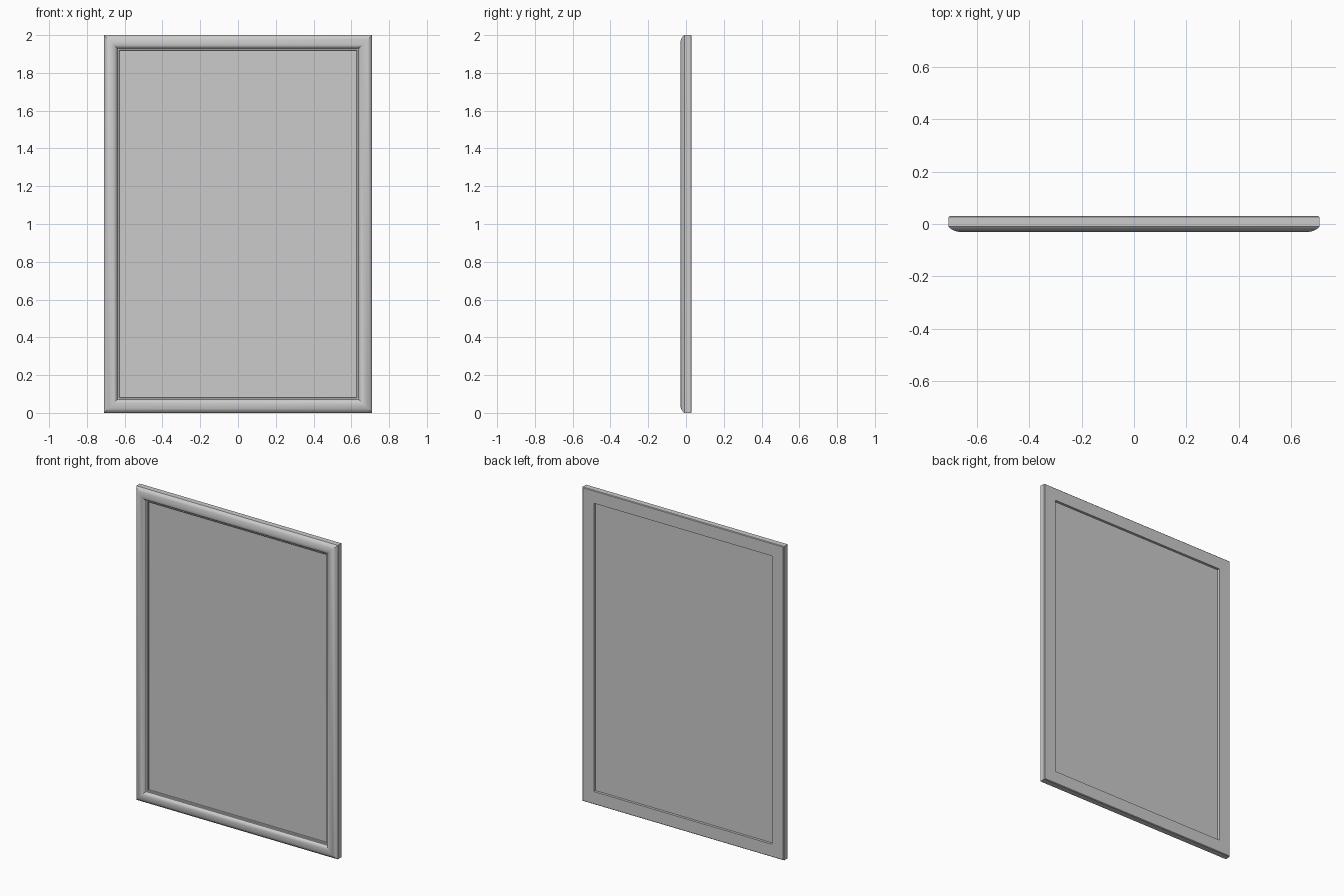
import bpy, bmesh

if "Cube" in bpy.data.objects:
    bpy.data.objects.remove(bpy.data.objects["Cube"])

W, H = 0.71, 2.0  # half width, height

# Moulding cross-section: (inset from the outer edge, y)
PROFILE = [(0.004, 0.03), (0.0, 0.026), (0.0, -0.009), (0.004, -0.014),
           (0.012, -0.020), (0.022, -0.0255), (0.033, -0.029), (0.043, -0.03),
           (0.053, -0.0285), (0.062, -0.024), (0.068, -0.018), (0.071, -0.011),
           (0.079, -0.010), (0.082, -0.007), (0.082, 0.03)]


def finish(name, bm):
    bmesh.ops.recalc_face_normals(bm, faces=bm.faces)
    mesh = bpy.data.meshes.new(name)
    bm.to_mesh(mesh)
    bm.free()
    obj = bpy.data.objects.new(name, mesh)
    bpy.context.collection.objects.link(obj)
    return obj


# Mitred frame: the profile swept round the four corners
bm = bmesh.new()
rings = []
for sx, sz in ((-1, -1), (1, -1), (1, 1), (-1, 1)):
    rings.append([bm.verts.new((sx * (W - d), y, H / 2 + sz * (H / 2 - d)))
                  for d, y in PROFILE])
n = len(PROFILE)
for i in range(4):
    a, b = rings[i], rings[(i + 1) % 4]
    for j in range(n):
        k = (j + 1) % n
        bm.faces.new((a[j], a[k], b[k], b[j]))
frame = finish("frame", bm)
bpy.context.view_layer.objects.active = frame
frame.select_set(True)
bpy.ops.object.shade_smooth_by_angle(angle=0.6)

# Flat panel held inside the frame, recessed front and back
bm = bmesh.new()
bmesh.ops.create_cube(bm, size=1)
for v in bm.verts:
    v.co.x *= 2 * (W - 0.08)
    v.co.y = v.co.y * 0.012 + 0.008
    v.co.z = v.co.z * (H - 0.16) + H / 2
finish("panel", bm)
